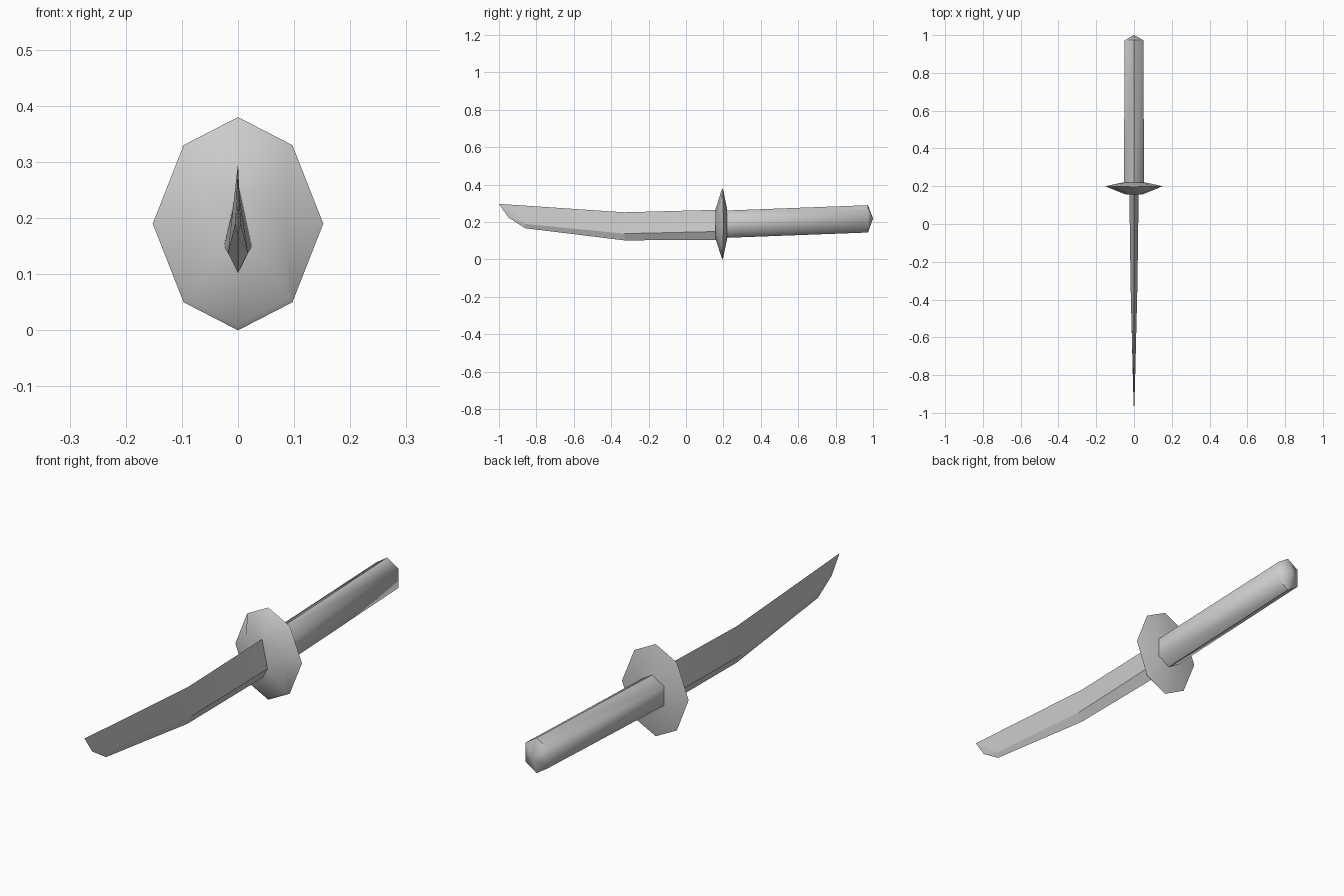
import bpy, bmesh, math

cube = bpy.data.objects.get("Cube")
if cube:
    bpy.data.objects.remove(cube)

GREY = (0.6, 0.6, 0.6, 1)
mat = bpy.data.materials.new("plain grey")
mat.use_nodes = True
mat.diffuse_color = GREY
mat.node_tree.nodes["Principled BSDF"].inputs["Base Color"].default_value = GREY


def loft(name, rings, angle):
    """Skin closed rings of points; a ring of one point closes to an apex."""
    bm = bmesh.new()
    loops = [[bm.verts.new(p) for p in ring] for ring in rings]
    for a, b in zip(loops, loops[1:]):
        n = max(len(a), len(b))
        for i in range(n):
            j = (i + 1) % n
            if len(a) == 1:
                bm.faces.new((a[0], b[i], b[j]))
            elif len(b) == 1:
                bm.faces.new((a[i], a[j], b[0]))
            else:
                bm.faces.new((a[i], a[j], b[j], b[i]))
    for end in (loops[0], loops[-1]):
        if len(end) > 2:
            bm.faces.new(end)
    bmesh.ops.recalc_face_normals(bm, faces=bm.faces)
    mesh = bpy.data.meshes.new(name)
    bm.to_mesh(mesh)
    bm.free()
    mesh.materials.append(mat)
    obj = bpy.data.objects.new(name, mesh)
    bpy.context.collection.objects.link(obj)
    bpy.ops.object.select_all(action="DESELECT")
    obj.select_set(True)
    bpy.context.view_layer.objects.active = obj
    bpy.ops.object.shade_smooth_by_angle(angle=math.radians(angle))
    return obj


# Blade: four-sided section of spine, two ridges and cutting edge
def blade_ring(y, spine, ridge, edge, half, spine_y=None):
    return [(0, y if spine_y is None else spine_y, spine),
            (half, y, ridge), (0, y, edge), (-half, y, ridge)]


loft("blade", [
    blade_ring(0.19, 0.266, 0.15, 0.105, 0.025),
    blade_ring(-0.33, 0.252, 0.138, 0.102, 0.018),
    blade_ring(-0.86, 0.297, 0.19, 0.167, 0.005, -1.0),
    [(0, -0.95, 0.225)],
], 5)


# Guard: eight-sided plate swelling to a boss on both faces
def guard_ring(top, corner, side, mid=0.19):
    pts = []
    for (x, y, z) in (top, corner, side):
        pts.append((x, y, mid + z))
    pts += [(corner[0], corner[1], mid - corner[2]), (0, top[1], mid - top[2])]
    return pts + [(-x, y, z) for x, y, z in pts[3:0:-1]]


loft("guard", [
    guard_ring((0, 0.157, 0.075), (0.035, 0.157, 0.055), (0.045, 0.157, 0)),
    guard_ring((0, 0.19, 0.18), (0.09, 0.187, 0.133), (0.084, 0.172, 0)),
    guard_ring((0, 0.197, 0.19), (0.097, 0.198, 0.14), (0.152, 0.2, 0)),
    guard_ring((0, 0.22, 0.08), (0.045, 0.22, 0.06), (0.06, 0.22, 0)),
], 40)


# Grip: six-sided section rising slightly towards a shallow pointed pommel
def grip_ring(y, mid, half):
    return [(0, y, mid + 0.073), (half, y, mid + 0.04), (half, y, mid - 0.04),
            (0, y, mid - 0.073), (-half, y, mid - 0.04), (-half, y, mid + 0.04)]


loft("grip", [
    grip_ring(0.2, 0.188, 0.053),
    grip_ring(0.973, 0.217, 0.05),
    [(0, 1.0, 0.219)],
], 62)
